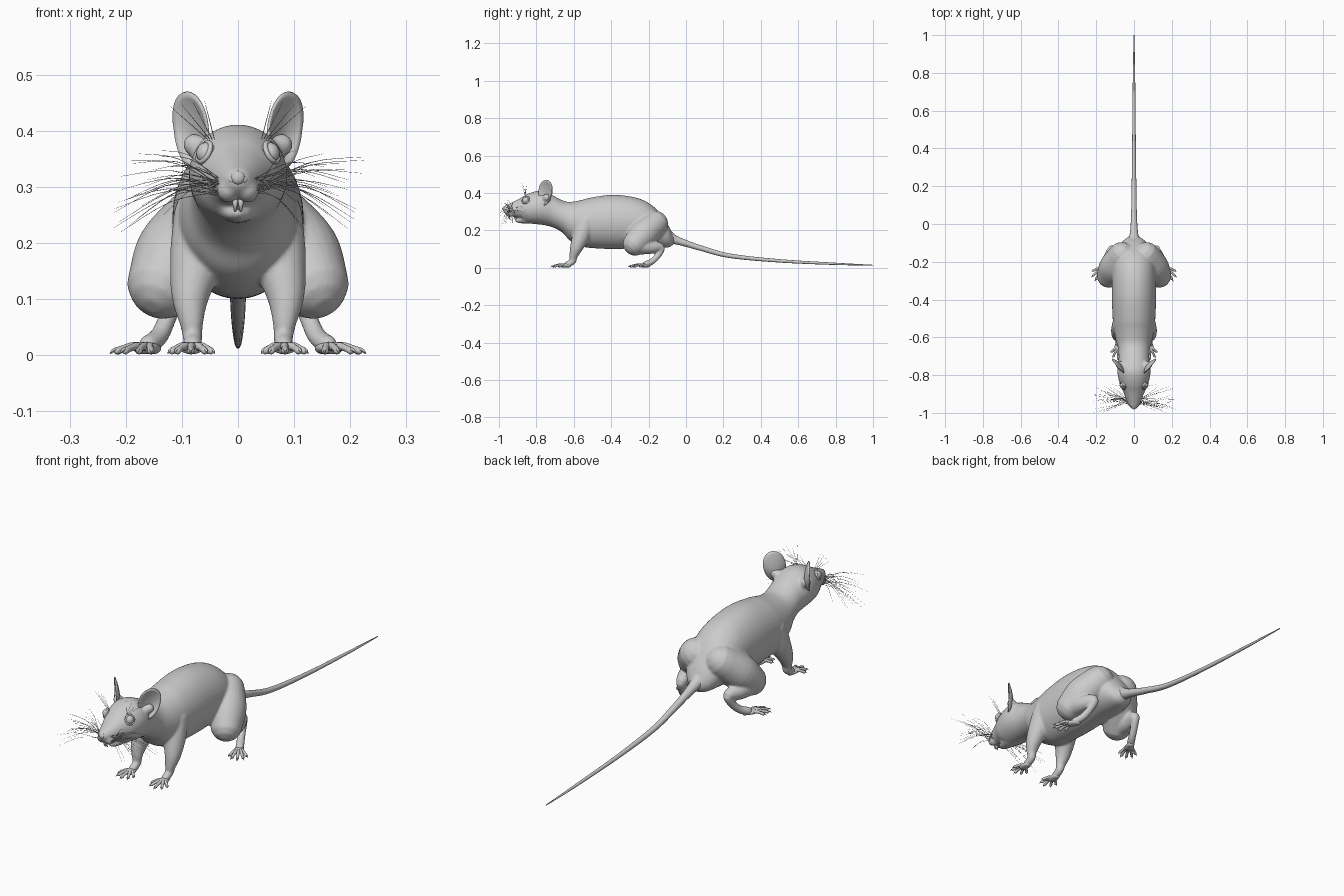
import bpy, bmesh, math, random
from mathutils import Vector, Matrix

if "Cube" in bpy.data.objects:
    bpy.data.objects.remove(bpy.data.objects["Cube"])

random.seed(4)


def spline(pts, n):
    """Catmull-Rom interpolation of tuples of any length."""
    out = []
    for i in range(len(pts) - 1):
        p0, p1, p2, p3 = pts[max(i - 1, 0)], pts[i], pts[i + 1], pts[min(i + 2, len(pts) - 1)]
        for k in range(n):
            t = k / n
            out.append([0.5 * (2 * b + (c - a) * t + (2 * a - 5 * b + 4 * c - d) * t * t
                        + (3 * b - a - 3 * c + d) * t ** 3) for a, b, c, d in zip(p0, p1, p2, p3)])
    out.append(list(pts[-1]))
    return out


def tube(bm, pts, sides=16, n=4, axis=None, flat=1.0, cap=True):
    """Loft through (x, y, z, r) or (x, y, z, r_side, r_up) points."""
    pts = [tuple(p) if len(p) == 5 else (*p, p[3] * flat) for p in pts]
    P = spline(pts, n)
    C = [Vector(p[:3]) for p in P]
    whole = (C[-1] - C[0]).normalized()
    ref = Vector((0, 0, 1)) if abs(whole.x) > 0.8 else Vector((1, 0, 0))
    rings = []
    for i, p in enumerate(P):
        t = axis or (C[min(i + 1, len(C) - 1)] - C[max(i - 1, 0)]).normalized()
        rings.append((C[i], t, max(p[3], 1e-4), max(p[4], 1e-4)))
    if cap:  # rounded ends
        for end, sg in ((0, -1), (-1, 1)):
            c, t, a, b = rings[end]
            for ang in (25, 50, 75):
                q = math.radians(ang)
                ring = (c + t * sg * min(a, b) * math.sin(q), t, a * math.cos(q), b * math.cos(q))
                rings.insert(0, ring) if sg < 0 else rings.append(ring)
    loops = []
    for c, t, a, b in rings:
        u = (ref - t * ref.dot(t)).normalized()
        v = t.cross(u)
        loops.append([bm.verts.new(c + u * a * math.cos(w) + v * b * math.sin(w))
                      for w in (2 * math.pi * k / sides for k in range(sides))])
    for A, B in zip(loops, loops[1:]):
        for k in range(sides):
            bm.faces.new((A[k], A[(k + 1) % sides], B[(k + 1) % sides], B[k]))
    bm.faces.new(loops[0][::-1])
    bm.faces.new(loops[-1])


def ball(bm, c, r):
    bmesh.ops.create_uvsphere(bm, u_segments=20, v_segments=14, radius=1,
                              matrix=Matrix.Translation(c) @ Matrix.Diagonal((*r, 1)))


def finish(bm, name):
    bmesh.ops.recalc_face_normals(bm, faces=bm.faces)
    me = bpy.data.meshes.new(name)
    bm.to_mesh(me)
    bm.free()
    for f in me.polygons:
        f.use_smooth = True
    ob = bpy.data.objects.new(name, me)
    bpy.context.collection.objects.link(ob)
    return ob


# body and head: y, top, bottom, half width
stations = [(-.058, .165, .135, .012), (-.075, .19, .118, .04), (-.10, .235, .108, .068),
            (-.165, .32, .105, .1), (-.25, .37, .105, .114), (-.38, .39, .10, .117),
            (-.50, .377, .105, .113), (-.56, .362, .115, .107), (-.62, .352, .145, .095),
            (-.66, .36, .187, .084), (-.71, .386, .215, .081), (-.76, .408, .228, .087),
            (-.80, .41, .233, .086), (-.85, .393, .24, .074), (-.89, .37, .262, .056),
            (-.94, .345, .278, .036), (-.968, .332, .292, .021), (-.976, .324, .302, .008)]
bm = bmesh.new()
tube(bm, [(0, y, (a + b) / 2, w, (a - b) / 2) for y, a, b, w in stations],
     sides=40, axis=Vector((0, -1, 0)), cap=False)
# lower jaw
tube(bm, [(0, -.79, .275, .055, .04), (0, -.86, .26, .036, .025), (0, -.895, .253, .022, .014),
          (0, -.906, .254, .012, .009)])
for s in (1, -1):
    # whisker pad and ear root
    ball(bm, (s * .017, -.94, .294), (.021, .027, .022))
    tube(bm, [(s * .05, -.755, .36, .03), (s * .078, -.745, .375, .02)])
    # thigh, shank and hock
    tube(bm, [(s * .065, -.165, .235, .07), (s * .105, -.225, .18, .078), (s * .132, -.272, .13, .066)],
         sides=24)
    tube(bm, [(s * .135, -.26, .12, .05), (s * .13, -.19, .11, .037), (s * .117, -.135, .108, .023),
              (s * .125, -.147, .07, .017), (s * .14, -.18, .035, .017), (s * .16, -.215, .018, .018)])
    # foreleg
    tube(bm, [(s * .06, -.53, .25, .055), (s * .074, -.56, .17, .048), (s * .085, -.587, .105, .034),
              (s * .083, -.602, .06, .022), (s * .081, -.605, .035, .018), (s * .081, -.635, .017, .017)])
body = finish(bm, "body")
m = body.modifiers.new("blend", 'REMESH')
m.mode, m.voxel_size, m.use_smooth_shade = 'VOXEL', .0048, True
m = body.modifiers.new("soften", 'SMOOTH')
m.factor, m.iterations = .5, 8

# tail
bm = bmesh.new()
tube(bm, [(0, -.10, .165, .04), (0, -.06, .15, .024), (0, 0, .13, .0175), (0, .08, .105, .0145),
          (0, .235, .064, .012), (0, .5, .037, .009), (0, .8, .021, .006), (0, .998, .014, .002)], n=8)
finish(bm, "tail")


def foot(name, s, ball_at, heading, length, spread):
    """Flat pad with five fanned toes and claws."""
    bm = bmesh.new()
    c = Vector(ball_at)
    d0 = Vector((math.sin(heading), -math.cos(heading), 0))
    path = [(c - d0 * .02, .014), (c, .02), (c + d0 * .018, .021)]
    tube(bm, [(s * p.x, p.y, .013, r, .011) for p, r in path])
    for k in range(-2, 3):
        a = heading + k * spread
        d = Vector((math.sin(a), -math.cos(a), 0))
        L = length * (1, .93, .72)[abs(k)]
        at = lambda f, z, r: (s * (c.x + d.x * L * f), c.y + d.y * L * f, z, r)
        tube(bm, [at(.1, .014, .009), at(.4, .016, .0075), at(.62, .013, .006), at(.82, .008, .0065)],
             sides=10)
        tube(bm, [at(.84, .011, .0035), at(.94, .0085, .0022), at(1, .003, .0007)], sides=6, n=2)
    finish(bm, name)


for s, side in ((1, "left"), (-1, "right")):
    foot("front_foot_" + side, s, (.082, -.645, 0), .03, .078, .42)
    foot("hind_foot_" + side, s, (.16, -.22, 0), .52, .1, .3)

    # cupped ear
    bm = bmesh.new()
    a = Vector((s * .62, .76, 0)).normalized()
    b = Vector((s * .12, .05, 1)).normalized()
    n = Vector((s * .77, -.63, 0))
    mid = Vector((s * .084, -.752, .402))
    prev, N = None, 32
    hub = bm.verts.new(mid - n * .014 - b * .012)
    for j in range(1, 8):
        f = j / 7
        ring = []
        for k in range(N):
            w = 2 * math.pi * k / N
            wide = .047 * (1 + .12 * math.sin(w))
            depth = .014 * (f * f - 1) + .01 * f ** 3 * max(0, -math.sin(w))
            ring.append(bm.verts.new(mid + a * wide * f * math.cos(w)
                        + b * (.068 * f * math.sin(w) - .012 * (1 - f)) + n * depth))
        for k in range(N):
            q = (k + 1) % N
            bm.faces.new((prev[k], ring[k], ring[q], prev[q]) if prev else (hub, ring[k], ring[q]))
        prev = ring
    ear = finish(bm, "ear_" + side)
    m = ear.modifiers.new("thickness", 'SOLIDIFY')
    m.thickness, m.offset = .005, 0

    # eye and eyelid rim
    bm = bmesh.new()
    ball(bm, (s * .056, -.855, .36), (.0185, .0195, .0195))
    finish(bm, "eye_" + side)
    bpy.ops.mesh.primitive_torus_add(major_radius=.019, minor_radius=.0045, major_segments=28,
                                     minor_segments=10, location=(s * .06, -.857, .362))
    lid = bpy.context.object
    lid.name = "eyelid_" + side
    lid.rotation_euler = Vector((s * .8, -.42, .42)).to_track_quat('Z', 'Y').to_euler()
    bpy.ops.object.shade_smooth()

    # whiskers on the muzzle and brow
    bm = bmesh.new()
    R = random.uniform
    for i in range(26):
        f = i / 25
        p = Vector((s * R(.026, .038), R(-.955, -.915), R(.285, .315)))
        q = Vector((s * R(.1, .225), -1 + .15 * R(0, 1), .22 + .145 * f))
        if i == 12:
            q.y = -1
        h = p.lerp(q, .5) + Vector((0, 0, .018))
        tube(bm, [(*p, .0007), (*h, .0006), (*q, .0002)], sides=4, cap=False)
    for i in range(4):
        p = Vector((s * (.042 + .004 * i), -.86, .385))
        q = Vector((s * (.06 + .02 * i), -.88 + .01 * i, .455 - .004 * i))
        tube(bm, [(*p, .0007), (*p.lerp(q, .5), .0006), (*q, .0002)], sides=4, cap=False)
    finish(bm, "whiskers_" + side)

# nose with nostril wings
bm = bmesh.new()
ball(bm, (0, -.97, .316), (.013, .011, .013))
for s in (1, -1):
    ball(bm, (s * .01, -.967, .313), (.008, .009, .008))
finish(bm, "nose")

# incisors
bm = bmesh.new()
for s in (1, -1):
    tube(bm, [(s * .005, -.938, .285, .005), (s * .005, -.945, .27, .0045), (s * .005, -.94, .257, .002)], sides=8)
    tube(bm, [(s * .004, -.895, .255, .0045), (s * .004, -.912, .263, .004), (s * .004, -.92, .276, .002)], sides=8)
finish(bm, "incisors")
